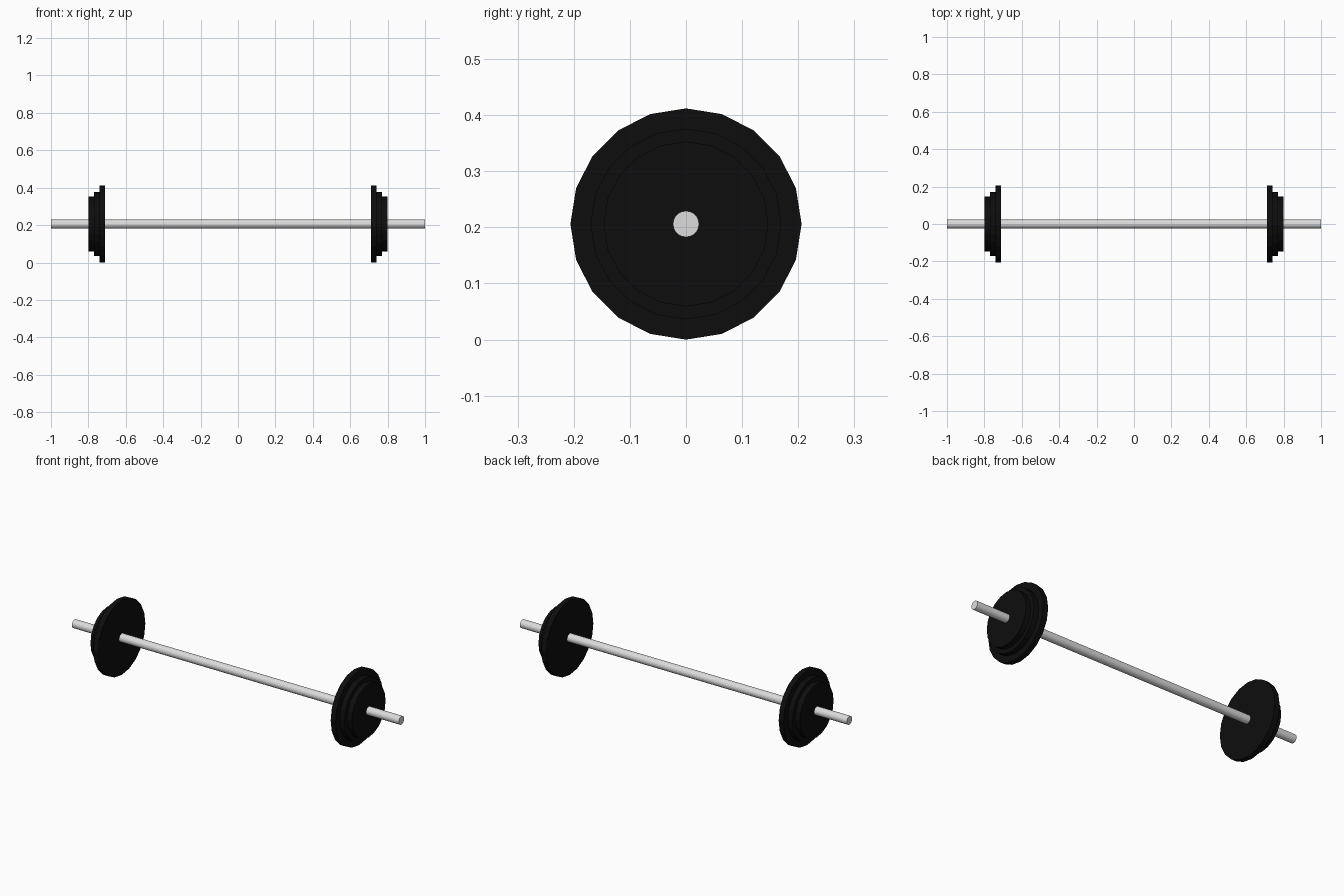
import bpy, math

if "Cube" in bpy.data.objects:
    bpy.data.objects.remove(bpy.data.objects["Cube"])

R = 0.206  # largest plate radius = axle height
SIDES = 20

def material(name, rgb):
    m = bpy.data.materials.new(name)
    m.diffuse_color = (*rgb, 1)
    m.use_nodes = True
    m.node_tree.nodes["Principled BSDF"].inputs["Base Color"].default_value = m.diffuse_color
    return m

steel = material("light_steel", (0.72, 0.72, 0.72))
black = material("black_iron", (0.004, 0.004, 0.004))

def disc(name, radius, x0, x1, mat):
    """Flat-shaded cylinder lying along x, from x0 to x1."""
    bpy.ops.mesh.primitive_cylinder_add(
        vertices=SIDES, radius=radius, depth=x1 - x0,
        location=((x0 + x1) / 2, 0, R), rotation=(0, math.pi / 2, 0))
    ob = bpy.context.object
    ob.name = name
    ob.data.materials.append(mat)

# Bar
disc("bar", 0.0233, -1, 1, steel)

# Three stepped weight plates on each end, largest inside
plates = [("large_plate", R, 0.711, 0.741),
          ("medium_plate", 0.17, 0.741, 0.770),
          ("small_plate", 0.147, 0.770, 0.800)]
for name, radius, a, b in plates:
    disc("right_" + name, radius, a, b, black)
    disc("left_" + name, radius, -b, -a, black)
